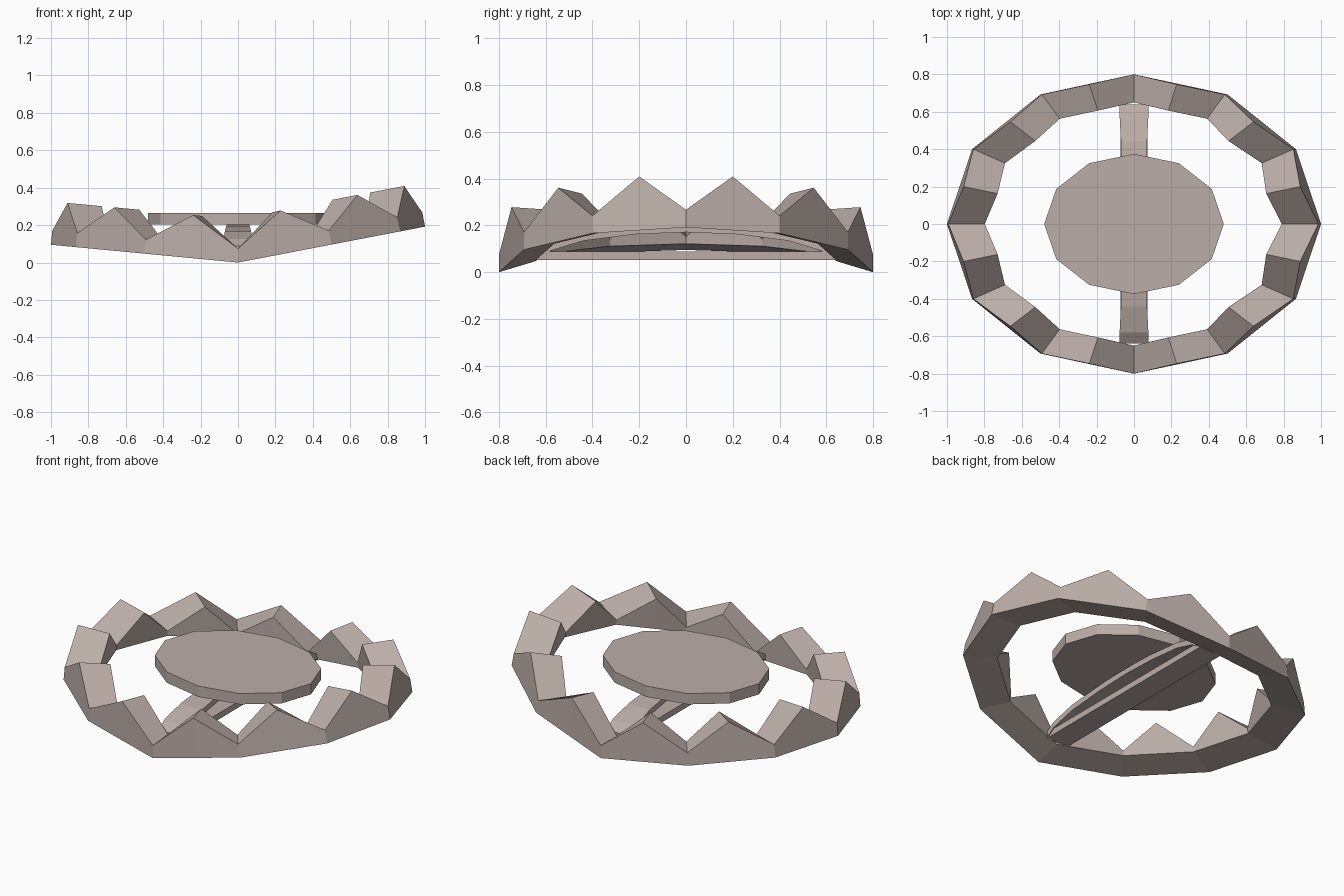
import bpy, bmesh
from math import cos, sin, pi

if "Cube" in bpy.data.objects:
    bpy.data.objects.remove(bpy.data.objects["Cube"])

# Warm grey-brown metal
metal = bpy.data.materials.new("worn_metal")
metal.diffuse_color = (0.50, 0.42, 0.39, 1)
metal.use_nodes = True
metal.node_tree.nodes["Principled BSDF"].inputs["Base Color"].default_value = metal.diffuse_color


def new_object(name, bm):
    bmesh.ops.recalc_face_normals(bm, faces=bm.faces)
    mesh = bpy.data.meshes.new(name)
    bm.to_mesh(mesh)
    bm.free()
    mesh.materials.append(metal)
    obj = bpy.data.objects.new(name, mesh)
    bpy.context.collection.objects.link(obj)
    return obj


def sweep(name, sections):
    """Join a row of four-point sections into a capped solid."""
    bm = bmesh.new()
    rows = [[bm.verts.new(p) for p in s] for s in sections]
    for a, b in zip(rows, rows[1:]):
        for i in range(4):
            j = (i + 1) % 4
            bm.faces.new((a[i], a[j], b[j], b[i]))
    bm.faces.new(rows[0])
    bm.faces.new(rows[-1][::-1])
    return new_object(name, bm)


def ellipse_point(rx, ry, k):
    """Point k on a 12-gon; half steps lie in the middle of an edge."""
    def corner(n):
        a = -pi / 2 + n * pi / 6
        return rx * cos(a), ry * sin(a)
    lo = int(k)
    x, y = corner(lo)
    if k != lo:
        x2, y2 = corner(lo + 1)
        x, y = (x + x2) / 2, (y + y2) / 2
    return x, y


def jaw(name, side, tilt):
    """Half ring with six teeth, raised away from the hinge line."""
    sections = []
    for step in range(13):
        top = 0.23 if step % 2 else 0.075
        ox, oy = ellipse_point(1.0, 0.8, step / 2)
        ix, iy = ellipse_point(0.805, 0.65, step / 2)
        section = []
        for x, y, h in ((ox, oy, 0), (ox, oy, top), (ix, iy, top), (ix, iy, 0.045)):
            lean = tilt * h * min(1, x * 2)
            section.append((side * (x - lean), y, h + tilt * x))
        sections.append(section)
    return sweep(name, sections)


# Toothed jaws, the right one raised further
jaw("right_jaw", 1, 0.192)
jaw("left_jaw", -1, 0.095)

# Twelve-sided pressure plate
bm = bmesh.new()
bmesh.ops.create_cone(bm, cap_ends=True, segments=12, radius1=1, radius2=1, depth=1)
for v in bm.verts:
    v.co = (v.co.x * 0.48, v.co.y * 0.375, 0.234 + v.co.z * 0.064)
new_object("pressure_plate", bm)


def strip(name, path, thick):
    """Flat strip along y; each path point is (y, z, half width)."""
    return sweep(name, [[(-w, y, z), (w, y, z), (w, y, z - thick), (-w, y, z - thick)]
                        for y, z, w in path])


# Flat base bar and arched leaf spring over it
strip("base_bar", [(-0.64, 0.088, 0.072), (0.64, 0.088, 0.072)], 0.036)
half = [(0.64, 0.085, 0.078), (0.58, 0.125, 0.077), (0.44, 0.168, 0.07), (0.22, 0.196, 0.062)]
strip("leaf_spring", [(-y, z, w) for y, z, w in half] + [(0, 0.205, 0.06)] + half[::-1], 0.034)
